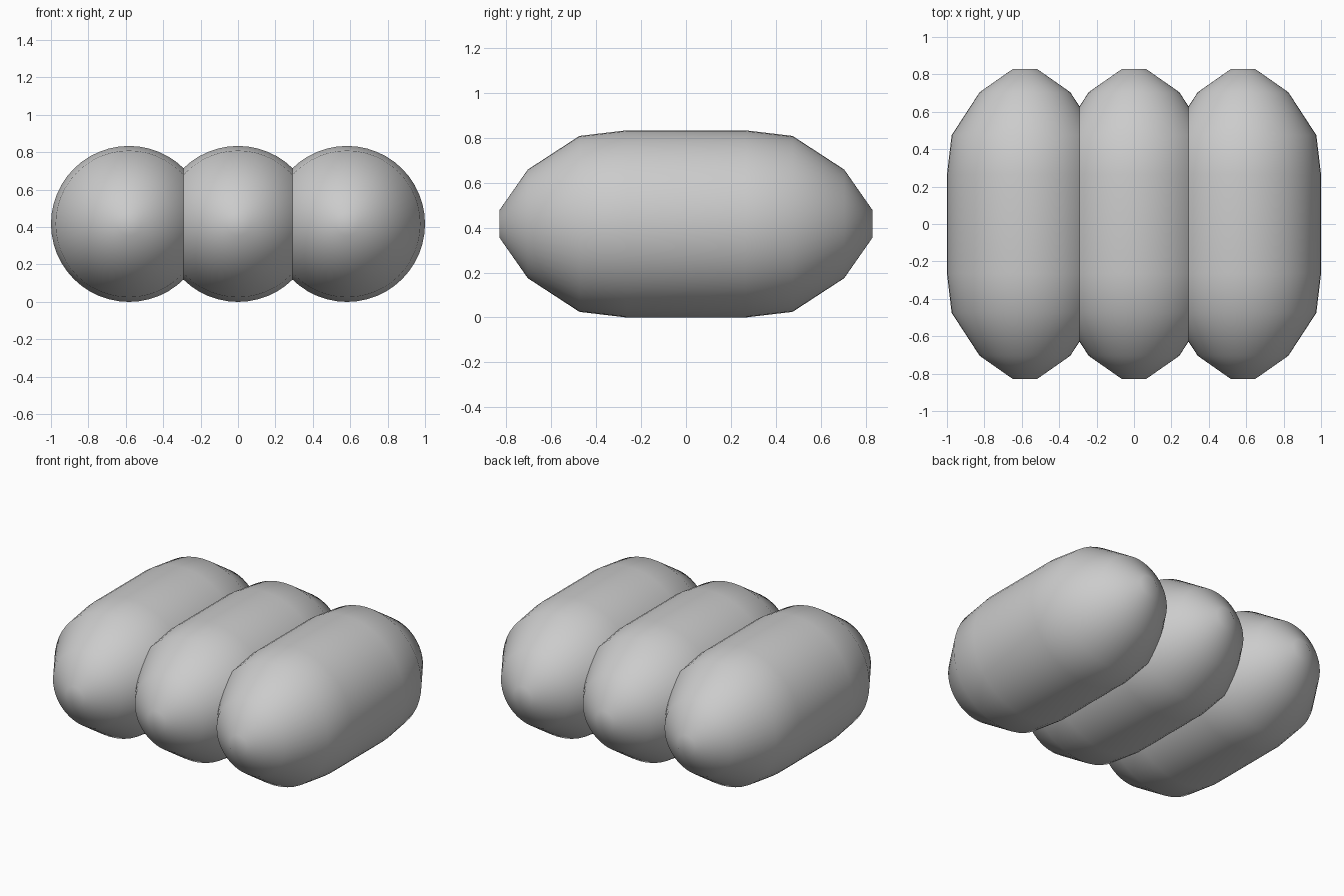
import bpy, bmesh
from math import cos, sin, tau

if "Cube" in bpy.data.objects:
    bpy.data.objects.remove(bpy.data.objects["Cube"])

SIDES = 48
RADIUS = 0.417
SPACING = 0.583

# Half profile of one roll: (distance along y, radius)
HALF = [(0.265, RADIUS), (0.475, 0.392), (0.705, 0.242), (0.83, 0.063)]
PROFILE = [(-y, r) for y, r in reversed(HALF)] + HALF


def make_roll(name, x):
    bm = bmesh.new()
    rings = [[bm.verts.new((r * cos(tau * i / SIDES), y, r * sin(tau * i / SIDES)))
              for i in range(SIDES)] for y, r in PROFILE]
    for a, b in zip(rings, rings[1:]):
        for i in range(SIDES):
            j = (i + 1) % SIDES
            bm.faces.new((a[i], a[j], b[j], b[i]))
    # Small flat end caps
    bm.faces.new(rings[0])
    bm.faces.new(rings[-1])
    bmesh.ops.recalc_face_normals(bm, faces=bm.faces)
    for f in bm.faces:
        f.smooth = True
    mesh = bpy.data.meshes.new(name)
    bm.to_mesh(mesh)
    bm.free()
    obj = bpy.data.objects.new(name, mesh)
    obj.location = (x, 0, RADIUS)
    bpy.context.collection.objects.link(obj)


# Three overlapping rounded rolls side by side
for name, k in (("left_roll", -1), ("middle_roll", 0), ("right_roll", 1)):
    make_roll(name, k * SPACING)
